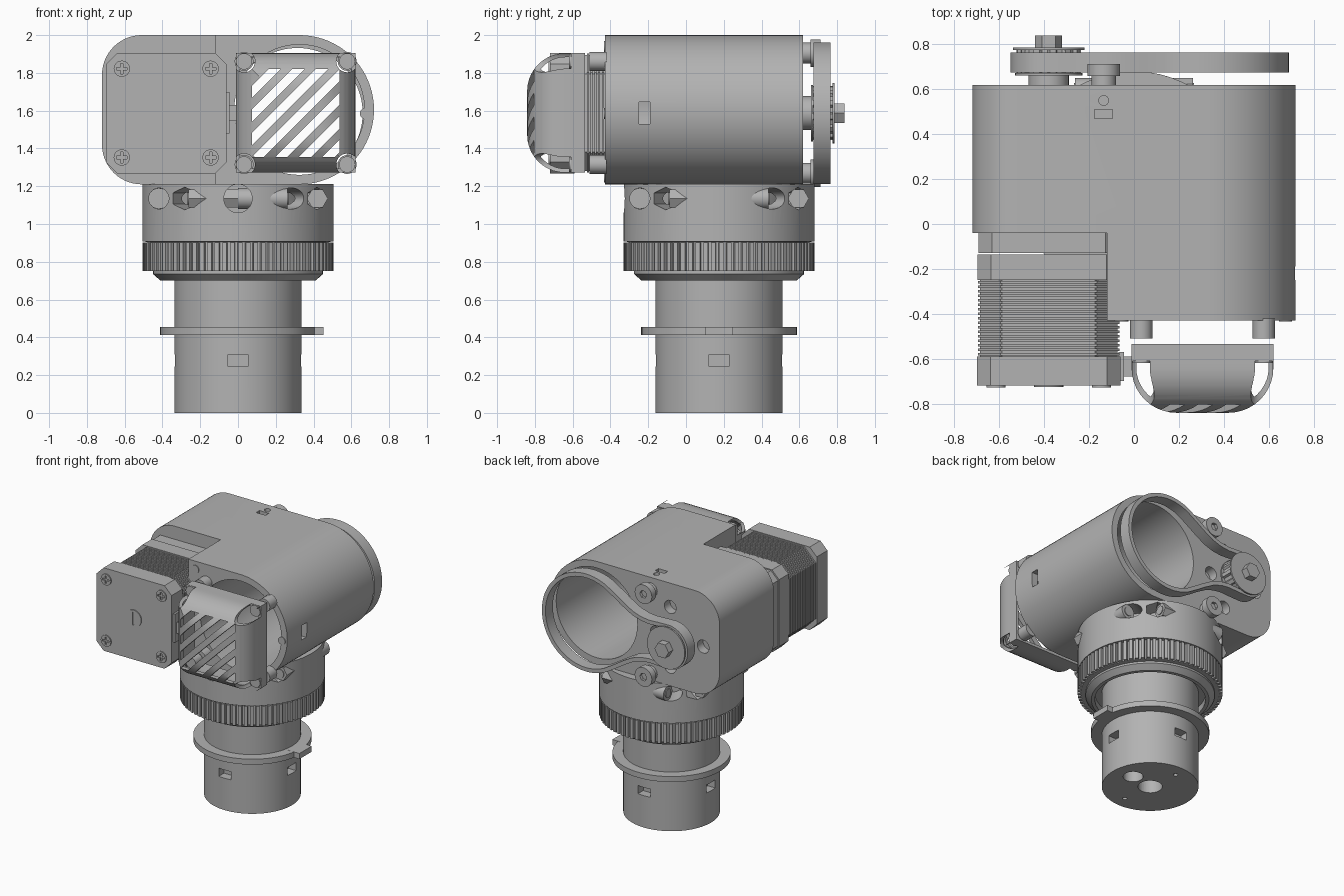
import bpy, bmesh, math
from math import sin, cos, pi, radians

if "Cube" in bpy.data.objects:
    bpy.data.objects.remove(bpy.data.objects["Cube"])

grey = bpy.data.materials.new("plain_grey")
grey.use_nodes = True
COLOR = (0.45, 0.45, 0.45, 1)
grey.diffuse_color = COLOR
grey.node_tree.nodes["Principled BSDF"].inputs["Base Color"].default_value = COLOR

COL_Y = 0.175          # column axis
MX, MZ = -0.38, 1.587  # motor axis
BX, BZ = 0.325, 1.605  # bore axis


def finish(name, bm):
    bmesh.ops.recalc_face_normals(bm, faces=bm.faces)
    me = bpy.data.meshes.new(name)
    bm.to_mesh(me)
    bm.free()
    me.materials.append(grey)
    ob = bpy.data.objects.new(name, me)
    bpy.context.scene.collection.objects.link(ob)
    return ob


def place(a, b, t, axis):
    return {"X": (t, a, b), "Y": (a, t, b), "Z": (a, b, t)}[axis]


def prism(name, pts, lo, hi, axis="Y"):
    bm = bmesh.new()
    rings = [[bm.verts.new(place(a, b, t, axis)) for a, b in pts] for t in (lo, hi)]
    n = len(pts)
    for ring in rings:
        bm.faces.new(ring)
    for i in range(n):
        j = (i + 1) % n
        bm.faces.new((rings[0][i], rings[0][j], rings[1][j], rings[1][i]))
    return finish(name, bm)


def arc(cx, cy, r, a0, a1, n):
    return [(cx + r * cos(radians(a0 + (a1 - a0) * i / n)),
             cy + r * sin(radians(a0 + (a1 - a0) * i / n))) for i in range(n + 1)]


def circle(cx, cy, r, n=32, wide=1):
    return [(cx + wide * (x - cx), y) for x, y in arc(cx, cy, r, 0, 360, n)[:-1]]


def rect(x0, x1, y0, y1):
    return [(x0, y0), (x1, y0), (x1, y1), (x0, y1)]


def octagon(cx, cy, h, c):
    k = h - c
    return [(cx + x, cy + y) for x, y in
            ((h, -k), (h, k), (k, h), (-k, h), (-h, k), (-h, -k), (-k, -h), (k, -h))]


def lathe(name, profile, n=96):
    bm = bmesh.new()
    vs = [bm.verts.new((r, COL_Y, z)) for r, z in profile]
    es = [bm.edges.new(p) for p in zip(vs, vs[1:])]
    bmesh.ops.spin(bm, geom=vs + es, cent=(0, COL_Y, 0), axis=(0, 0, 1), angle=2 * pi, steps=n)
    bmesh.ops.remove_doubles(bm, verts=bm.verts, dist=1e-4)
    return finish(name, bm)


def bake(ob):
    dg = bpy.context.evaluated_depsgraph_get()
    me = bpy.data.meshes.new_from_object(ob.evaluated_get(dg))
    ob.modifiers.clear()
    ob.data = me


def cut(ob, cutter):
    mod = ob.modifiers.new("cut", "BOOLEAN")
    mod.operation, mod.solver, mod.object = "DIFFERENCE", "EXACT", cutter
    bake(ob)
    bpy.data.objects.remove(cutter)


def around(ob, deg):
    ob.rotation_euler.z = radians(deg)
    ob.location.y = COL_Y
    return ob


# Main housing: rounded block, step for the motor, through bore
outline = (arc(BX, BZ, 0.395, -90, 90, 40) + arc(-0.51, 1.79, 0.21, 90, 180, 14)
           + arc(-0.51, 1.42, 0.21, 180, 270, 14))
housing = prism("housing", outline, -0.43, 0.62)
cut(housing, prism("cutter", rect(-1, -0.12, 1, 2.2), -0.6, -0.04))
cut(housing, prism("cutter", circle(BX, BZ, 0.345, 64), -1, 1))
cut(housing, prism("cutter", rect(-0.25, -0.19, 1.53, 1.645), 0.6, 0.8, "X"))
cut(housing, prism("cutter", rect(-0.175, -0.095, 0.47, 0.51), 1.93, 2.1, "Z"))
cut(housing, prism("cutter", circle(-0.135, 0.55, 0.022, 16), 1.93, 2.1, "Z"))
for dx, dz in ((0.08, 0.23), (-0.2, 0), (0.08, -0.23), (0.2, 0)):
    cut(housing, prism("cutter", circle(MX + dx, MZ + dz, 0.05, 24), 0.55, 0.7))
for x, z in ((-0.06, 1.94), (-0.055, 1.25), (0.675, 1.585)):
    prism("housing_pin", circle(x, z, 0.03, 24), -0.435, -0.42)

# Stepper motor: mount, laminated middle, front cap
prism("motor_mount", octagon(MX, MZ, 0.312, 0.06), -0.13, -0.02)
prism("motor_rear_cap", octagon(MX, MZ, 0.317, 0.06), -0.25, -0.135)
prism("motor_core", octagon(MX, MZ, 0.307, 0.1), -0.6, -0.24)
for i in range(17):
    y = -0.585 + i * 0.02
    prism("motor_lamination", octagon(MX, MZ, 0.315, 0.1), y, y + 0.011)
prism("motor_front_cap", octagon(MX, MZ, 0.319, 0.06), -0.72, -0.59)
boss = prism("motor_boss", circle(MX, MZ, 0.065), -0.726, -0.71)
cut(boss, prism("cutter", rect(MX - 0.01, MX + 0.01, MZ - 0.05, MZ + 0.05), -0.74, -0.715))
for sx in (-1, 1):
    for sz in (-1, 1):
        x, z = MX + sx * 0.235, MZ + sz * 0.235
        head = prism("motor_screw", circle(x, z, 0.043, 24), -0.728, -0.71)
        cut(head, prism("cutter", rect(x - 0.028, x + 0.028, z - 0.007, z + 0.007), -0.74, -0.718))
        cut(head, prism("cutter", rect(x - 0.007, x + 0.007, z - 0.028, z + 0.028), -0.74, -0.718))
prism("connector_plate", rect(-0.7, -0.57, 1.48, 1.7), -0.07, -0.045, "X")
prism("connector_plug", rect(-0.68, -0.59, 1.545, 1.63), -0.05, 0.0, "X")

# Fan shroud: rounded open shell with diagonal slots
SX, SZ, SH = 0.305, 1.588, 0.316
bm = bmesh.new()
bmesh.ops.create_cube(bm, size=1)
for v in bm.verts:
    v.co = (SX + v.co.x * 2 * SH, -0.688 + v.co.y * 0.306, SZ + v.co.z * 2 * SH)
bmesh.ops.delete(bm, geom=[f for f in bm.faces if f.normal.y > 0.9], context="FACES")
front = [e for e in bm.edges if all(v.co.y < -0.8 for v in e.verts)]
bmesh.ops.bevel(bm, geom=front, offset=0.2, segments=10, profile=0.5, affect="EDGES")
shroud = finish("fan_shroud", bm)
shell = shroud.modifiers.new("shell", "SOLIDIFY")
shell.thickness, shell.offset = 0.03, -1
bake(shroud)


def slot_line(c, h=0.232):
    ends = [(h, h - c), (c - h, -h)] if c >= 0 else [(h + c, h), (-h, -h - c)]
    return [(SX + x, SZ + z) for x, z in ends]


for k in range(-3, 4):
    c = k * 0.125
    strip = slot_line(c) + slot_line(c + 0.065)[::-1]
    cut(shroud, prism("cutter", strip, -0.95, -0.6))

corners = [(SX + sx * 0.273, SZ + sz * 0.273) for sx in (-1, 1) for sz in (-1, 1)]
for x, z in corners:
    cut(shroud, prism("cutter", circle(x, z, 0.058, 28), -0.95, -0.61))
for x, z in corners:
    prism("shroud_screw", circle(x, z, 0.043, 24), -0.62, -0.535)
    prism("shroud_post", circle(x, z, 0.05, 24), -0.51, -0.42)

# Belt drive on the back
half = arc(0.315, 0, 0.36, 0, 118, 28)
half += [(0.06, 0.265), (0, 0.226), (-0.08, 0.18), (-0.15, 0.157), (-0.22, 0.148), (-0.3, 0.152)]
half += arc(MX, 0, 0.155, 95, 180, 12)
loop = half + [(x, -z) for x, z in half[-2:0:-1]]
bm = bmesh.new()
rows = [[bm.verts.new((x, y, MZ + z)) for x, z in loop] for y in (0.675, 0.765)]
for i in range(len(loop)):
    j = (i + 1) % len(loop)
    bm.faces.new((rows[0][i], rows[0][j], rows[1][j], rows[1][i]))
belt = finish("drive_belt", bm)
band = belt.modifiers.new("band", "SOLIDIFY")
band.thickness, band.offset = 0.03, 0
bake(belt)

teeth = [p for i in range(24) for p in arc(MX, MZ, 0.143 if i % 2 else 0.128, i * 15 + 2, i * 15 + 13, 1)]
prism("pulley", teeth, 0.665, 0.78)
prism("pulley_flange", circle(MX, MZ, 0.16, 40), 0.775, 0.787)
prism("pulley_flange", circle(MX, MZ, 0.15, 40), 0.662, 0.672)
prism("pulley_base", circle(MX, MZ, 0.09), 0.61, 0.665)
prism("pulley_shaft", circle(MX, MZ, 0.06, 6), 0.61, 0.84)
for s in (-1, 1):
    z = MZ + s * 0.318
    prism("idler_stem", circle(-0.135, z, 0.055, 24), 0.61, 0.665)
    idler = prism("idler_head", circle(-0.135, z, 0.073), 0.66, 0.712)
    cut(idler, prism("cutter", circle(-0.135, z, 0.03, 6), 0.69, 0.75))

# Clamp collar with four-fold pockets and bolts
collar = lathe("clamp_collar", [(0, 1.212), (0.505, 1.212), (0.505, 0.908), (0.48, 0.905), (0.48, 0.75),
               (0.45, 0.75), (0.45, 0.735), (0.41, 0.7), (0.385, 0.7), (0.385, 0.75), (0, 0.75)])
for q in range(4):
    cut(collar, around(prism("cutter", circle(0, 1.135, 0.056, 24, 1.5), 0.36, 0.7, "X"), q * 90 + 34))
    hexagon = [(z * 1.5, 1.135 + y) for y, z in circle(0, 0, 0.06, 6)]
    cut(collar, around(prism("cutter", hexagon, 0.36, 0.7, "X"), q * 90 - 34))
    around(prism("collar_bolt", circle(-0.42, 1.135, 0.055, 24), -0.262, 0), q * 90)
    around(prism("collar_bolt_socket", circle(-0.42, 1.135, 0.033, 24), -0.268, -0.25), q * 90)
    around(prism("collar_nut", circle(0.42, 1.135, 0.056, 6), -0.262, 0), q * 90)
    around(prism("collar_nut_end", circle(0.42, 1.135, 0.033, 24), -0.268, -0.25), q * 90)
cut(collar, prism("cutter", circle(0, 1.135, 0.075), -0.6, -0.2))

# Knurled grip ring
grip = []
for i in range(76):
    a = i * 360 / 76
    grip += arc(0, COL_Y, 0.505, a, a + 2.7, 1) + arc(0, COL_Y, 0.482, a + 2.9, a + 4.5, 1)
prism("grip_ring", grip, 0.75, 0.902, "Z")

# Stem with flange, windows and underside holes
stem = lathe("stem", [(0, 0), (0.337, 0), (0.337, 0.8), (0, 0.8)])
for q in range(4):
    cut(stem, around(prism("cutter", rect(-0.052, 0.052, 0.245, 0.308), 0.27, 0.5, "X"), q * 90))
for x, y, r in ((0, 0, 0.085), (0.18, 0.03, 0.07), (-0.03, 0.24, 0.016), (0.03, -0.24, 0.016)):
    cut(stem, prism("cutter", circle(x, COL_Y + y, r, 32), -0.1, 0.24, "Z"))
prism("stem_flange", circle(0, COL_Y, 0.412, 80), 0.413, 0.455, "Z")
prism("flange_tab", rect(0.35, 0.452, COL_Y - 0.075, COL_Y + 0.075), 0.413, 0.456, "Z")

# Smooth shading with sharp edges kept
bpy.ops.object.select_all(action="DESELECT")
for ob in bpy.context.scene.objects:
    if ob.type == "MESH":
        ob.select_set(True)
        bpy.context.view_layer.objects.active = ob
bpy.ops.object.shade_smooth_by_angle(angle=radians(30))
